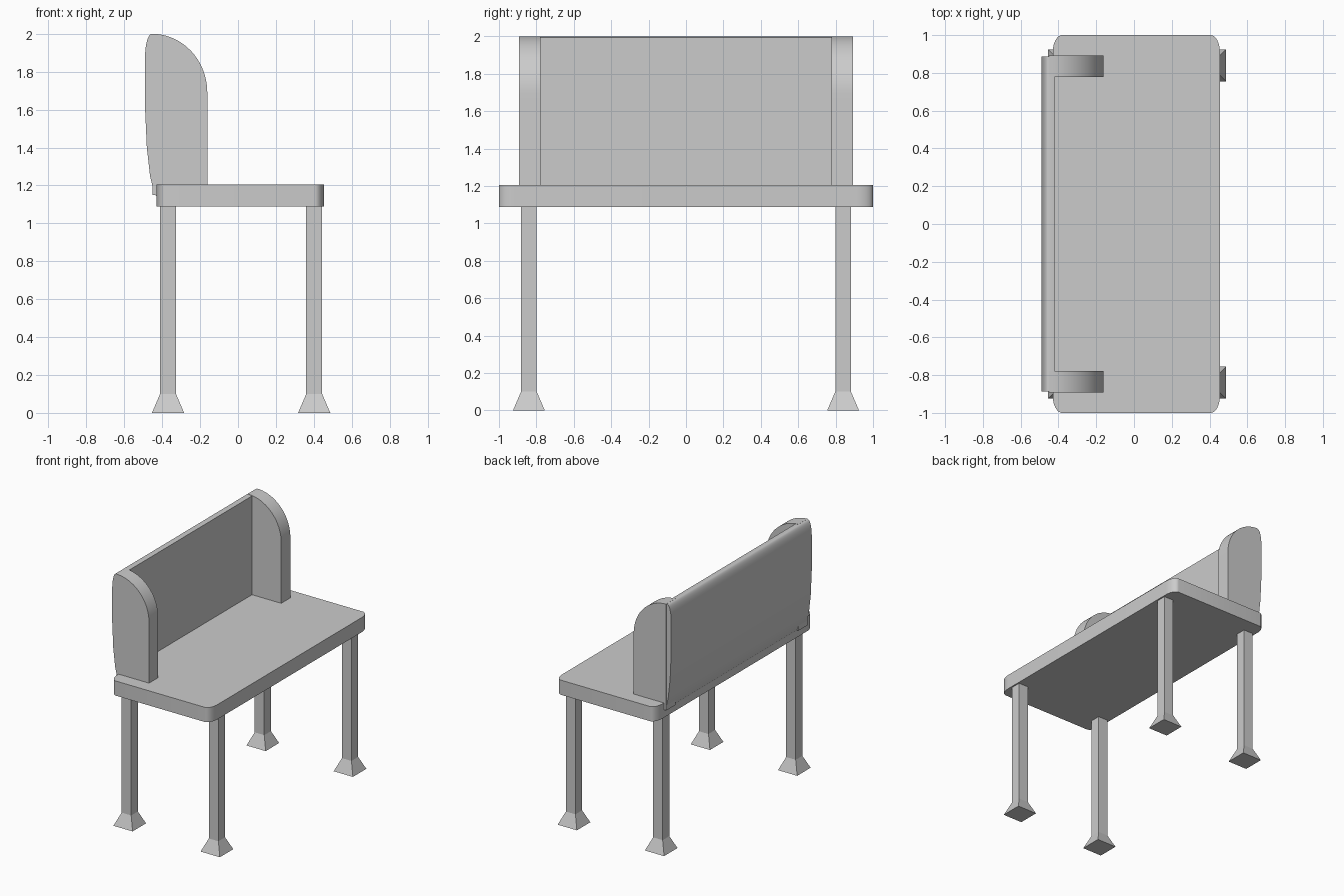
import bpy, bmesh, math
from mathutils import Vector

cube = bpy.data.objects.get("Cube")
if cube:
    bpy.data.objects.remove(cube, do_unlink=True)

grey = bpy.data.materials.new("plain_grey")
grey.use_nodes = True
colour = (0.6, 0.6, 0.6, 1)
grey.diffuse_color = colour
grey.node_tree.nodes["Principled BSDF"].inputs["Base Color"].default_value = colour


def finish(name, bm, smooth=False):
    bmesh.ops.recalc_face_normals(bm, faces=bm.faces)
    mesh = bpy.data.meshes.new(name)
    bm.to_mesh(mesh)
    bm.free()
    mesh.materials.append(grey)
    obj = bpy.data.objects.new(name, mesh)
    bpy.context.collection.objects.link(obj)
    if smooth:
        bpy.ops.object.select_all(action="DESELECT")
        obj.select_set(True)
        bpy.context.view_layer.objects.active = obj
        bpy.ops.object.shade_smooth_by_angle(angle=math.radians(35))
    return obj


def extrude(name, points, offset):
    """Solid made by sweeping a closed outline along an offset."""
    bm = bmesh.new()
    face = bm.faces.new([bm.verts.new(p) for p in points])
    swept = bmesh.ops.extrude_face_region(bm, geom=[face], use_keep_orig=True)
    verts = [g for g in swept["geom"] if isinstance(g, bmesh.types.BMVert)]
    bmesh.ops.translate(bm, verts=verts, vec=offset)
    return finish(name, bm, True)


def arc(cx, cy, rx, ry, start, end, steps=10):
    angles = [math.radians(start + (end - start) * i / steps) for i in range(steps + 1)]
    return [(cx + rx * math.cos(a), cy + ry * math.sin(a)) for a in angles]


# Bench top with elliptical corners
outline = []
for i, (sx, sy) in enumerate([(1, 1), (-1, 1), (-1, -1), (1, -1)]):
    outline += arc(0.0125 + sx * 0.3925, sy * 0.91, 0.05, 0.09, i * 90, i * 90 + 90)
extrude("seat", [(x, y, 1.088) for x, y in outline], Vector((0, 0, 0.117)))

# Backrest: flat front, bowed rear
rear = [(-0.42, 1.13), (-0.443, 1.16), (-0.464, 1.25), (-0.481, 1.4),
        (-0.49, 1.6), (-0.49, 1.8)]
rear += arc(-0.455, 1.88, 0.035, 0.12, 180, 90, 8) + [(-0.42, 1.994)]
extrude("backrest", [(x, -0.888, z) for x, z in rear], Vector((0, 1.776, 0)))

# Side panels with a rounded upper front
side = [(-0.45, 1.15), (-0.162, 1.15)] + arc(-0.455, 1.69, 0.293, 0.31, 0, 89, 20)
for name, y in (("right_side_panel", 0.777), ("left_side_panel", -0.892)):
    # the panels stand at opposite ends of the backrest
    extrude(name, [(x, y, z) for x, z in side], Vector((0, 0.115, 0)))


# Square legs, each with a flared foot
def leg(name, x, y):
    bm = bmesh.new()
    rings = []
    for half, z in ((0.085, 0), (0.042, 0.1), (0.042, 1.09)):
        rings.append([bm.verts.new((x + sx * half, y + sy * half, z))
                      for sx, sy in ((-1, -1), (1, -1), (1, 1), (-1, 1))])
    for low, high in zip(rings, rings[1:]):
        for i in range(4):
            j = (i + 1) % 4
            bm.faces.new((low[i], low[j], high[j], high[i]))
    bm.faces.new(rings[0])
    bm.faces.new(rings[-1])
    finish(name, bm)


for side_name, x in (("left", 0.402), ("right", -0.369)):
    for end_name, y in (("front", -0.84), ("back", 0.84)):
        leg(f"{end_name}_{side_name}_leg", x, y)
